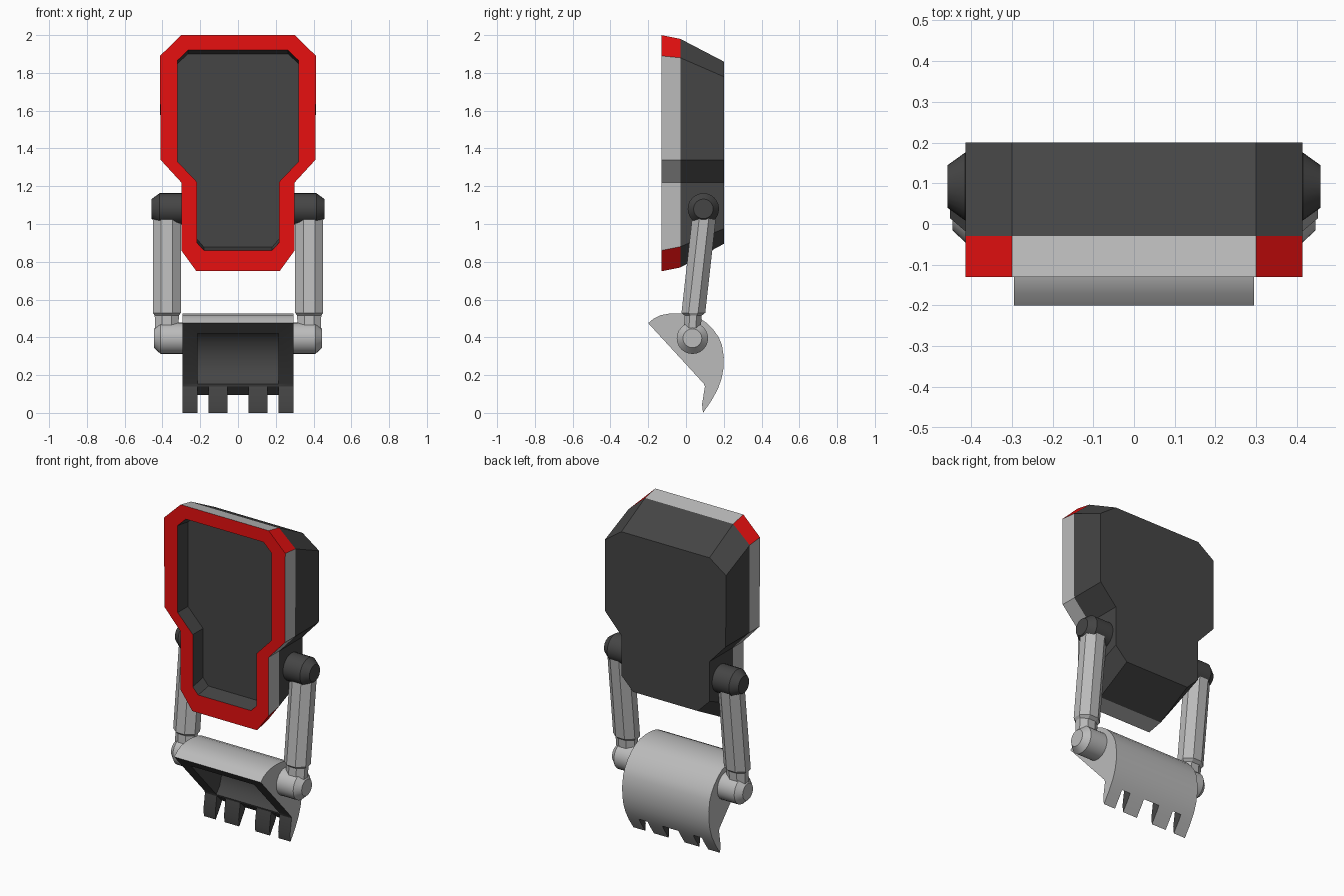
import bpy, bmesh, math

if "Cube" in bpy.data.objects:
    bpy.data.objects.remove(bpy.data.objects["Cube"])


def material(name, rgb):
    m = bpy.data.materials.new(name)
    m.diffuse_color = (*rgb, 1)
    m.use_nodes = True
    m.node_tree.nodes["Principled BSDF"].inputs["Base Color"].default_value = m.diffuse_color
    return m


LIGHT = material("light_grey", (0.5, 0.5, 0.5))
DARK = material("dark_grey", (0.06, 0.06, 0.06))
RED = material("red", (0.8, 0.005, 0.005))


def loft(name, rings, mats, mat_of=lambda ring, seg: 0, caps=(0, 0), smooth=None):
    """Skin equal-length rings of points, closing both ends."""
    bm = bmesh.new()
    vs = [[bm.verts.new(p) for p in r] for r in rings]
    n = len(rings[0])
    for i in range(len(vs) - 1):
        for j in range(n):
            k = (j + 1) % n
            f = bm.faces.new((vs[i][j], vs[i][k], vs[i + 1][k], vs[i + 1][j]))
            f.material_index = mat_of(i, j)
    for ring, idx in ((vs[0], caps[0]), (vs[-1], caps[1])):
        bm.faces.new(ring).material_index = idx
    bmesh.ops.recalc_face_normals(bm, faces=bm.faces)
    me = bpy.data.meshes.new(name)
    bm.to_mesh(me)
    bm.free()
    for m in mats:
        me.materials.append(m)
    ob = bpy.data.objects.new(name, me)
    bpy.context.collection.objects.link(ob)
    if smooth:
        me.shade_smooth()
        me.set_sharp_from_angle(angle=math.radians(smooth))
    return ob


def outline(y, half):
    """Mirror a half outline (top to bottom) into a full ring at depth y."""
    return [(x, y, z) for x, z in half] + [(-x, y, z) for x, z in reversed(half)]


# Body: recessed red-rimmed front, light band, dark tapered back
waist = [(0.41, 1.34), (0.30, 1.22)]
inner_waist = [(0.32, 1.33), (0.217, 1.222)]
body_rings = [
    outline(-0.03, [(0.265, 1.90), (0.32, 1.85), *inner_waist, (0.217, 0.92), (0.18, 0.877)]),
    outline(-0.13, [(0.265, 1.92), (0.32, 1.866), *inner_waist, (0.217, 0.90), (0.18, 0.86)]),
    outline(-0.13, [(0.30, 2.0), (0.413, 1.89), *waist, (0.30, 0.86), (0.22, 0.75)]),
    outline(-0.03, [(0.30, 1.98), (0.413, 1.88), *waist, (0.30, 0.88), (0.22, 0.77)]),
    outline(0.20, [(0.30, 1.86), (0.413, 1.78), *waist, (0.30, 0.975), (0.22, 0.895)]),
]


def body_mat(ring, seg):
    if ring == 2:
        return 2 if seg in (0, 4, 6, 10) else 0
    return (1, 2, 0, 1)[ring]


loft("body_shell", body_rings, [LIGHT, DARK, RED], body_mat, caps=(1, 1))


# Arms with shoulder and elbow joints, both sides
def joint(name, side, y, z, profile, mat):
    n = 24
    rings = [[(side * x, y + r * math.cos(2 * math.pi * i / n), z + r * math.sin(2 * math.pi * i / n))
              for i in range(n)] for x, r in profile]
    loft(name, rings, [mat], smooth=30)


def octagon(side, y, z, hx, hy):
    c = 0.4
    pts = [(1, c), (c, 1), (-c, 1), (-1, c), (-1, -c), (-c, -1), (c, -1), (1, -c)]
    return [(side * (0.377 + hx * a), y + hy * b, z) for a, b in pts]


for side, tag in ((1, "right"), (-1, "left")):
    joint(tag + "_shoulder_joint", side, 0.092, 1.08,
          [(0.29, 0.083), (0.415, 0.083), (0.458, 0.052)], DARK)
    joint(tag + "_bucket_joint", side, 0.034, 0.395,
          [(0.285, 0.083), (0.41, 0.083), (0.445, 0.05)], LIGHT)
    loft(tag + "_arm", [octagon(side, 0.097, 1.045, 0.074, 0.063),
                        octagon(side, 0.039, 0.53, 0.074, 0.063),
                        octagon(side, 0.038, 0.515, 0.064, 0.045),
                        octagon(side, 0.030, 0.40, 0.06, 0.045)], [LIGHT])


# Bucket: curved solid, hollowed and notched into four teeth
def prism(name, x0, x1, profile, mat_of, cap, smooth=None):
    return loft(name, [[(x, y, z) for y, z in profile] for x in (x0, x1)],
                [LIGHT, DARK], mat_of, (cap, cap), smooth)


arc = [(-0.20, 0.475), (-0.17, 0.5), (-0.135, 0.517), (-0.085, 0.526), (-0.03, 0.527), (0.025, 0.52),
       (0.07, 0.503), (0.11, 0.476), (0.145, 0.44), (0.172, 0.402), (0.19, 0.36), (0.2, 0.295),
       (0.198, 0.235), (0.188, 0.18), (0.168, 0.125), (0.135, 0.065), (0.09, 0.0)]
front = [(0.085, 0.045), (0.10, 0.14), (0.094, 0.155)]
bucket = prism("bucket", -0.295, 0.295, arc + front,
               lambda r, s: 0 if s < len(arc) - 1 else 1, 0)

cavity = [(-0.15, 0.421), (-0.08, 0.45), (0.0, 0.455), (0.07, 0.425), (0.12, 0.375), (0.145, 0.305),
          (0.145, 0.245), (0.13, 0.195), (0.096, 0.153), (0.04, 0.11), (-0.25, 0.38)]
notch = [(0.0, 0.14), (0.102, 0.14), (0.25, 0.0), (0.25, -0.1), (0.0, -0.1)]
cuts = [(-0.215, 0.215, cavity), (-0.2145, -0.155, notch), (-0.055, 0.055, notch), (0.155, 0.2145, notch)]

bpy.context.view_layer.objects.active = bucket
for x0, x1, profile in cuts:
    cutter = prism("cutter", x0, x1, profile, lambda r, s: 1, 1)
    cutter.hide_render = True
    mod = bucket.modifiers.new("cut", "BOOLEAN")
    mod.operation = "DIFFERENCE"
    mod.solver = "EXACT"
    mod.object = cutter
    bpy.ops.object.modifier_apply(modifier=mod.name)
    bpy.data.objects.remove(cutter)
bucket.data.shade_smooth()
bucket.data.set_sharp_from_angle(angle=math.radians(30))
